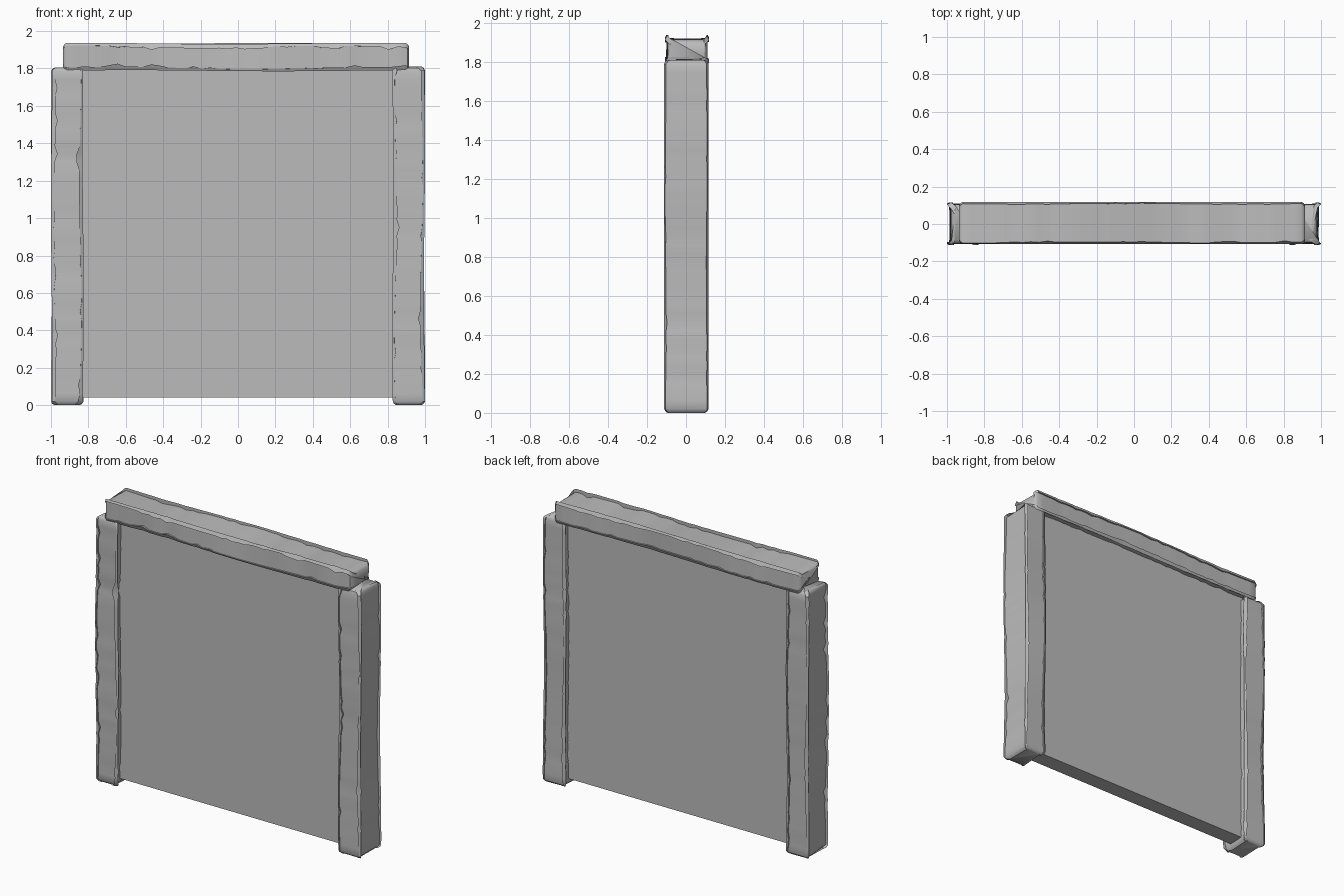
import bpy, bmesh, math, random
from mathutils import Vector

random.seed(4)
cube = bpy.data.objects.get("Cube")
if cube:
    bpy.data.objects.remove(cube, do_unlink=True)

stone = bpy.data.materials.new("stone grey")
stone.use_nodes = True
GREY = (0.5, 0.5, 0.5, 1)
stone.diffuse_color = GREY
stone.node_tree.nodes["Principled BSDF"].inputs["Base Color"].default_value = GREY


def finish(bm, name):
    bmesh.ops.recalc_face_normals(bm, faces=bm.faces)
    mesh = bpy.data.meshes.new(name)
    bm.to_mesh(mesh)
    bm.free()
    mesh.materials.append(stone)
    obj = bpy.data.objects.new(name, mesh)
    bpy.context.collection.objects.link(obj)
    return obj


def worn_bar(name, low, high, along, rings=40):
    """Bar with worn, chipped long edges; along is 'x' or 'z'."""
    a, c = (2, 0) if along == "z" else (0, 2)
    mid_c, half_c = (low[c] + high[c]) / 2, (high[c] - low[c]) / 2
    mid_y, half_y = (low[1] + high[1]) / 2, (high[1] - low[1]) / 2
    length = high[a] - low[a]
    corners = [(-1, -1), (1, -1), (1, 1), (-1, 1)]
    wear = [random.uniform(0.014, 0.02) for _ in corners]
    phase = [random.uniform(0, 6) for _ in corners]

    # Stations: a rounded cap at each end, evenly spread rings between
    end = 0.02
    stations = [(0, 0.018)] + [(0.008, 0.006)]
    stations += [(end + (length - 2 * end) * i / rings, 0) for i in range(rings + 1)]
    stations += [(length - 0.008, 0.006), (length, 0.018)]

    bm = bmesh.new()
    loops = []
    for t, inset in stations:
        points = []
        for k, (sc, sy) in enumerate(corners):
            # Slow drift of the edge plus occasional chips, mostly at the front
            chip = random.uniform(0.005, 0.016) if random.random() < 0.22 else 0
            cut = wear[k] + 0.005 * math.sin(5 * t + phase[k]) + chip * (1 if sy < 0 else 0.5)
            drift = 0.003 * (1 + math.sin(4 * t + phase[k]))
            hc, hy = half_c - inset - drift, half_y - inset
            wide = (sc * (hc - cut), sy * hy)
            narrow = (sc * hc, sy * (hy - cut * 0.5))
            points += [narrow, wide] if sc * sy < 0 else [wide, narrow]
        loop = []
        for pc, py in points:
            co = Vector((0, 0, 0))
            co[a], co[c], co[1] = low[a] + t, mid_c + pc, mid_y + py
            loop.append(bm.verts.new(co))
        loops.append(loop)
    for first, second in zip(loops, loops[1:]):
        for i in range(8):
            j = (i + 1) % 8
            bm.faces.new((first[i], first[j], second[j], second[i]))
    bm.faces.new(loops[0])
    bm.faces.new(loops[-1])
    obj = finish(bm, name)

    bpy.ops.object.select_all(action="DESELECT")
    obj.select_set(True)
    bpy.context.view_layer.objects.active = obj
    bpy.ops.object.shade_smooth_by_angle(angle=math.radians(40))
    return obj


# Side posts and the lintel resting on them
worn_bar("right_post", (-1.0, -0.112, 0.0), (-0.825, 0.115, 1.805), "z")
worn_bar("left_post", (0.825, -0.112, 0.0), (1.0, 0.115, 1.81), "z")
worn_bar("lintel", (-0.935, -0.108, 1.785), (0.915, 0.118, 1.937), "x")

# Plain wall panel filling the frame
bm = bmesh.new()
bmesh.ops.create_cube(bm, size=1)
bmesh.ops.scale(bm, vec=(1.75, 0.11, 1.8), verts=bm.verts)
bmesh.ops.translate(bm, vec=(0, 0, 0.94), verts=bm.verts)
finish(bm, "wall_panel")
